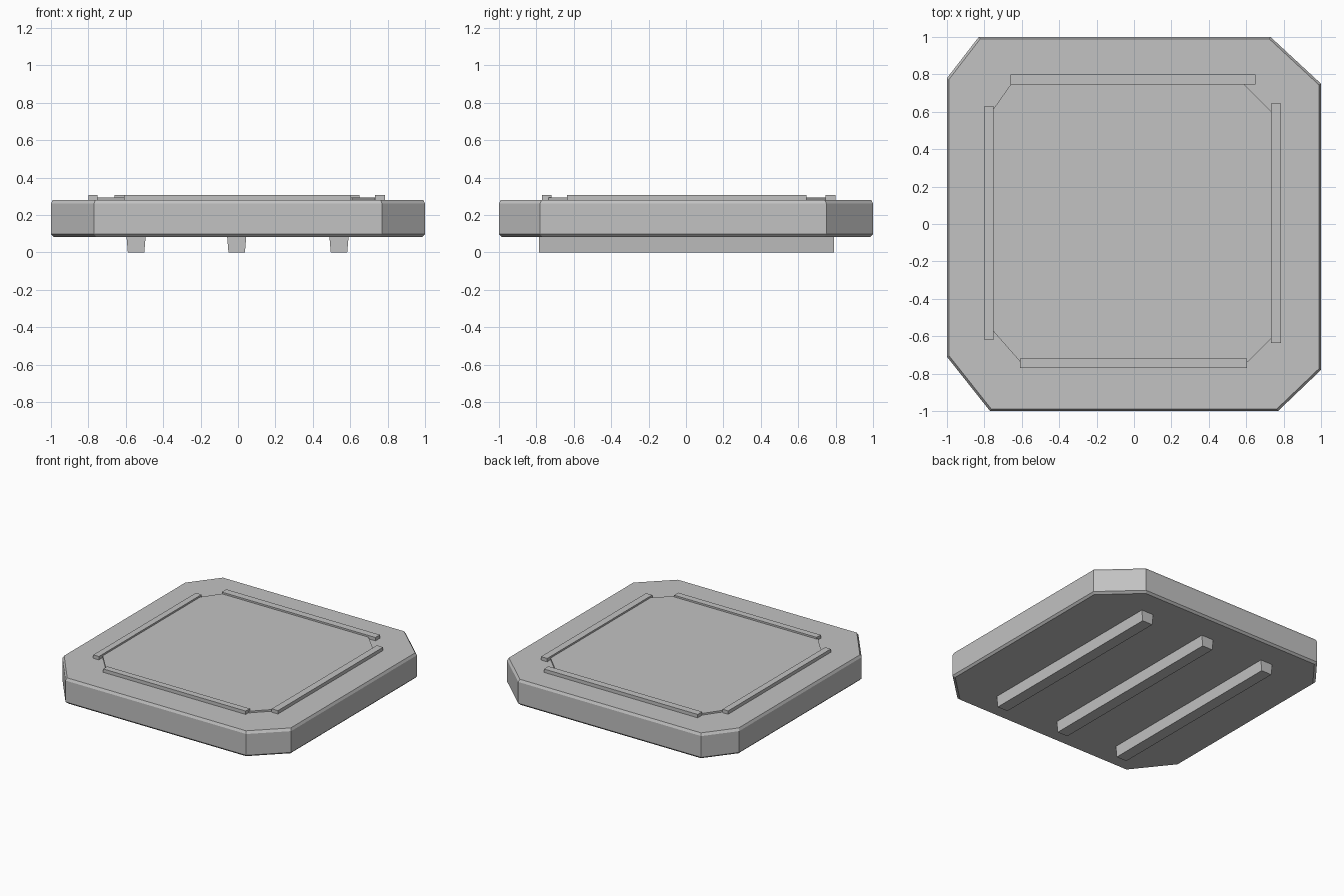
import bpy, bmesh

if "Cube" in bpy.data.objects:
    bpy.data.objects.remove(bpy.data.objects["Cube"])

grey = bpy.data.materials.new("plain_grey")
grey.diffuse_color = (0.54, 0.54, 0.54, 1)
grey.use_nodes = True
grey.node_tree.nodes["Principled BSDF"].inputs["Base Color"].default_value = grey.diffuse_color


def finish(name, bm):
    bmesh.ops.recalc_face_normals(bm, faces=bm.faces)
    me = bpy.data.meshes.new(name)
    bm.to_mesh(me)
    bm.free()
    me.materials.append(grey)
    ob = bpy.data.objects.new(name, me)
    bpy.context.collection.objects.link(ob)
    return ob


def loft(name, outline, levels):
    """Stack scaled copies of an outline: levels are (z, scale)."""
    bm = bmesh.new()
    rings = [[bm.verts.new((x * s, y * s, z)) for x, y in outline] for z, s in levels]
    n = len(outline)
    for a, b in zip(rings, rings[1:]):
        for i in range(n):
            j = (i + 1) % n
            bm.faces.new((a[i], a[j], b[j], b[i]))
    bm.faces.new(rings[0][::-1])
    bm.faces.new(rings[-1])
    return finish(name, bm)


def bar(name, x0, x1, y0, y1, z0, z1, taper=0.0):
    """Box whose bottom is narrowed in x by taper on each side."""
    bm = bmesh.new()
    bmesh.ops.create_cube(bm, size=1)
    for v in bm.verts:
        low = v.co.z < 0
        t = taper if low else 0
        v.co = (x0 + t if v.co.x < 0 else x1 - t,
                y0 if v.co.y < 0 else y1,
                z0 if low else z1)
    return finish(name, bm)


# Main slab: octagon with slightly uneven cut corners and softened rims
slab = [(-0.77, -1), (0.77, -1), (1, -0.78), (1, 0.75),
        (0.73, 1), (-0.83, 1), (-1, 0.78), (-1, -0.71)]
loft("slab", slab, [(0.083, 0.985), (0.098, 1), (0.262, 1), (0.281, 0.99)])

# Slightly raised centre panel
panel = [(-0.61, -0.735), (0.61, -0.735), (0.735, -0.61), (0.735, 0.60),
         (0.59, 0.745), (-0.66, 0.745), (-0.755, 0.61), (-0.755, -0.57)]
loft("centre_panel", panel, [(0.27, 1), (0.294, 1)])

# Four rails around the panel
for name, x0, x1, y0, y1 in [
        ("back_rail", -0.66, 0.65, 0.745, 0.80),
        ("front_rail", -0.61, 0.605, -0.77, -0.72),
        ("left_rail", -0.80, -0.752, -0.62, 0.63),
        ("right_rail", 0.732, 0.785, -0.635, 0.645)]:
    bar(name, x0, x1, y0, y1, 0.27, 0.307)

# Three runners underneath
for i, x in enumerate((-0.545, -0.007, 0.54)):
    bar(f"runner_{i + 1}", x - 0.052, x + 0.052, -0.785, 0.79, 0, 0.095, 0.008)
